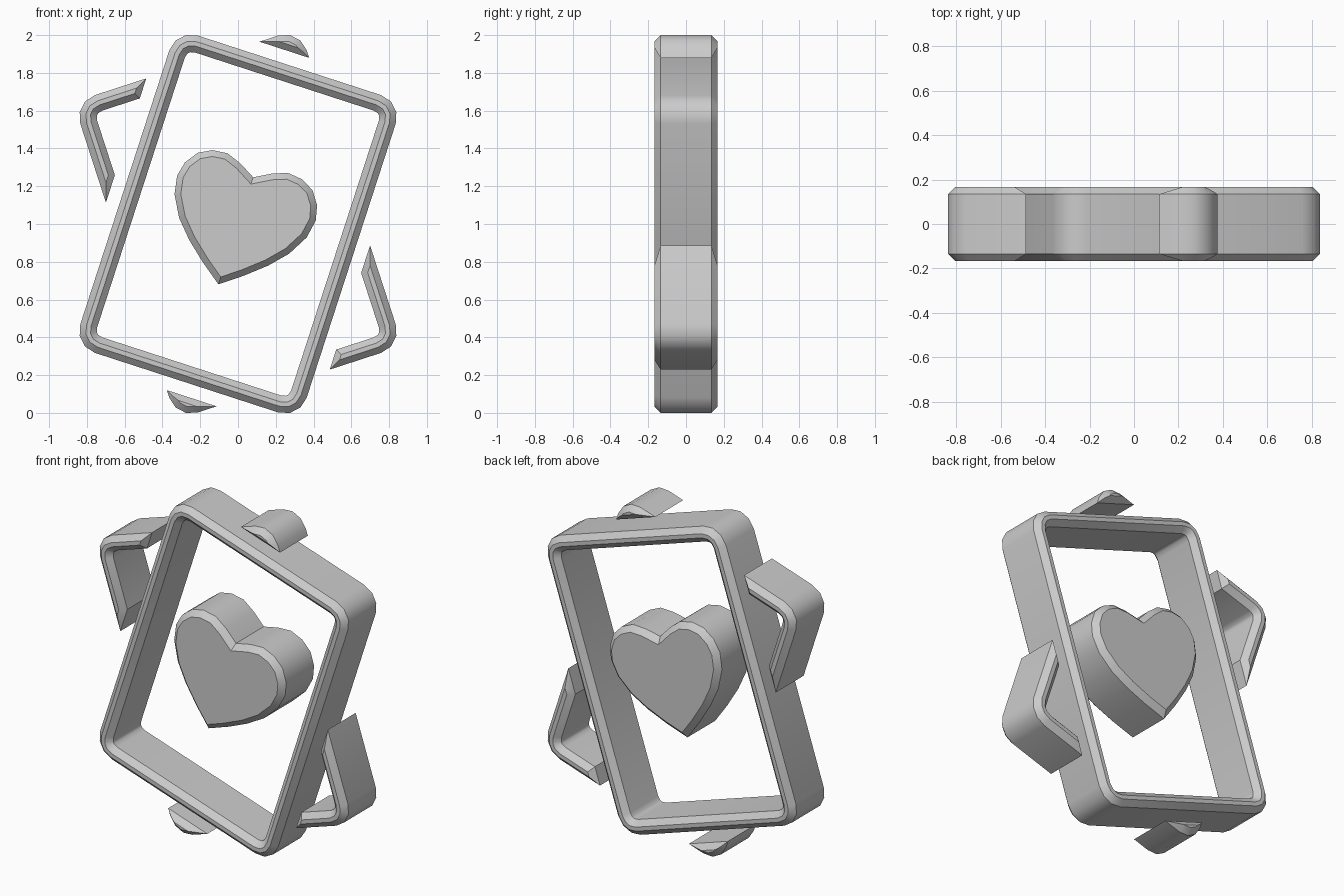
import bpy
import bmesh
import math
from mathutils import Vector

if "Cube" in bpy.data.objects:
    bpy.data.objects.remove(bpy.data.objects["Cube"], do_unlink=True)

TILT = math.radians(18)
HALF_W, HALF_H, RADIUS = 0.63, 0.883, 0.12
WALL, CHAMFER, DEPTH = 0.09, 0.033, 0.167
SIDE = DEPTH - CHAMFER
GAP = 0.07

grey = bpy.data.materials.new("light_grey")
grey.use_nodes = True
grey.diffuse_color = (0.6, 0.6, 0.6, 1)
grey.node_tree.nodes["Principled BSDF"].inputs["Base Color"].default_value = (0.6, 0.6, 0.6, 1)


def inset(points, dist):
    """Mitred inset of a counter-clockwise outline."""
    result = []
    for i, p in enumerate(points):
        a = (p - points[i - 1]).normalized()
        b = (points[(i + 1) % len(points)] - p).normalized()
        n1, n2 = Vector((-a.y, a.x)), Vector((-b.y, b.x))
        result.append(p + (n1 + n2) * dist / (1 + n1.dot(n2)))
    return result


def loft(name, outline, profile, tilt, closed):
    """Sweep the outline through (inset, y) steps, as a ring or a capped solid."""
    bm = bmesh.new()
    c, s = math.cos(tilt), math.sin(tilt)
    loops = []
    for dist, y in profile:
        loops.append([bm.verts.new((p.x * c + p.y * s, y, 1 - p.x * s + p.y * c))
                      for p in inset(outline, dist)])
    n = len(outline)
    for k in range(len(loops) if closed else len(loops) - 1):
        a, b = loops[k], loops[(k + 1) % len(loops)]
        for i in range(n):
            j = (i + 1) % n
            bm.faces.new((a[i], a[j], b[j], b[i]))
    if not closed:
        bm.faces.new(loops[0])
        bm.faces.new(loops[-1])
    bmesh.ops.recalc_face_normals(bm, faces=bm.faces)
    mesh = bpy.data.meshes.new(name)
    bm.to_mesh(mesh)
    bm.free()
    mesh.materials.append(grey)
    obj = bpy.data.objects.new(name, mesh)
    bpy.context.collection.objects.link(obj)
    return obj


def smooth(obj):
    bpy.ops.object.select_all(action="DESELECT")
    obj.select_set(True)
    bpy.context.view_layer.objects.active = obj
    bpy.ops.object.shade_smooth_by_angle(angle=math.radians(35))


# Rounded card outline, three segments per corner
card = []
for q, (sx, sy) in enumerate([(1, 1), (-1, 1), (-1, -1), (1, -1)]):
    for k in range(4):
        a = math.radians(90 * q + 30 * k)
        card.append(Vector((sx * (HALF_W - RADIUS) + RADIUS * math.cos(a),
                            sy * (HALF_H - RADIUS) + RADIUS * math.sin(a))))

# Chamfered wall section shared by both card frames
half = [(WALL, SIDE), (WALL - CHAMFER, DEPTH), (CHAMFER, DEPTH), (0, SIDE)]
wall = half + [(d, -y) for d, y in reversed(half)]
front_card = loft("front_card_frame", card, wall, TILT, True)
smooth(front_card)

# Rear card tilts the other way; only corners outside the front card remain
rear_card = loft("rear_card_corners", card, wall, -TILT, True)
w, h = HALF_W + GAP, HALF_H + GAP
box = [Vector(p) for p in [(w, h), (-w, h), (-w, -h), (w, -h)]]
flare = CHAMFER + 0.02
cutter = loft("rear_card_cutter", box,
              [(-flare, -SIDE - flare), (0, -SIDE), (0, SIDE), (-flare, SIDE + flare)],
              TILT, False)
cut = rear_card.modifiers.new("gap", "BOOLEAN")
cut.operation = "DIFFERENCE"
cut.solver = "EXACT"
cut.object = cutter
bpy.ops.object.select_all(action="DESELECT")
bpy.context.view_layer.objects.active = rear_card
rear_card.select_set(True)
bpy.ops.object.modifier_apply(modifier=cut.name)
bpy.data.objects.remove(cutter, do_unlink=True)
smooth(rear_card)

# Heart emblem in the middle: left half of the outline, mirrored
left = [(-0.087, 0.309), (-0.168, 0.339), (-0.25, 0.33), (-0.32, 0.292), (-0.368, 0.223),
        (-0.386, 0.144), (-0.368, 0.045), (-0.306, -0.066), (-0.22, -0.16), (-0.115, -0.25)]
outline = [(0, 0.26)] + left + [(0, -0.336)] + [(-x, z) for x, z in reversed(left)]
heart = loft("heart", [Vector(p) for p in outline],
             [(CHAMFER, -DEPTH), (0, -SIDE), (0, SIDE), (CHAMFER, DEPTH)], TILT, False)
smooth(heart)
